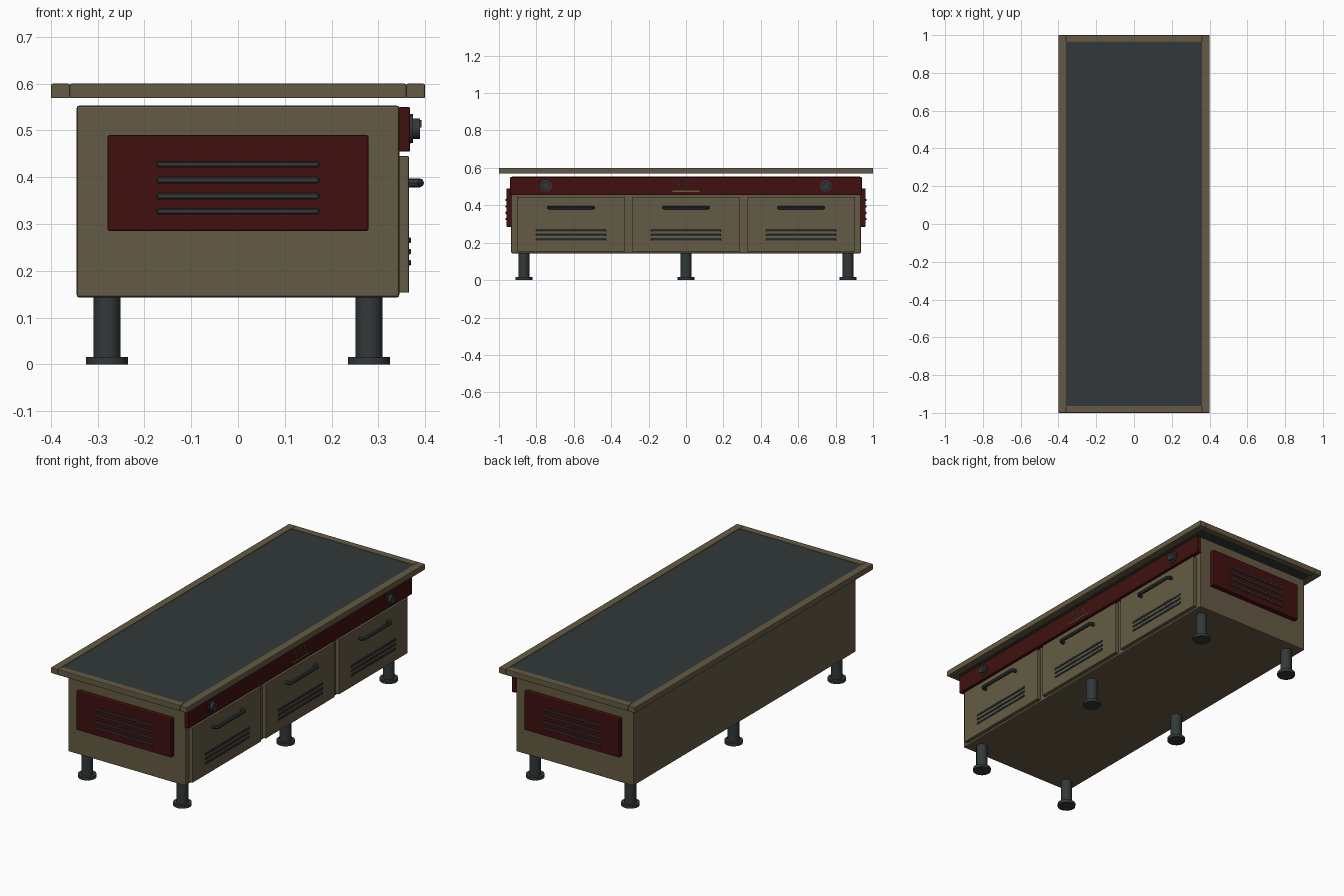
import bpy, bmesh, math
from mathutils import Matrix, Vector

if "Cube" in bpy.data.objects:
    bpy.data.objects.remove(bpy.data.objects["Cube"])


def material(name, rgb):
    m = bpy.data.materials.new(name)
    m.diffuse_color = (*rgb, 1)
    m.use_nodes = True
    m.node_tree.nodes["Principled BSDF"].inputs["Base Color"].default_value = m.diffuse_color
    return m


TAN = material("tan_paint", (0.13, 0.105, 0.058))
DARK = material("dark_metal", (0.032, 0.039, 0.041))
RED = material("red_paint", (0.052, 0.005, 0.005))


def finish(name, bm, mat, bevel=0, segments=2):
    if bevel:
        bmesh.ops.bevel(bm, geom=bm.edges[:], offset=bevel, segments=segments,
                        profile=0.5, affect='EDGES', clamp_overlap=True)
    bmesh.ops.recalc_face_normals(bm, faces=bm.faces[:])
    me = bpy.data.meshes.new(name)
    bm.to_mesh(me)
    bm.free()
    me.materials.append(mat)
    ob = bpy.data.objects.new(name, me)
    bpy.context.collection.objects.link(ob)
    return ob


def smooth(ob):
    bpy.ops.object.select_all(action='DESELECT')
    ob.select_set(True)
    bpy.context.view_layer.objects.active = ob
    bpy.ops.object.shade_smooth_by_angle(angle=math.radians(35))


def box(name, x, y, z, mat, bevel=0.003, segments=2):
    """Box from (min, max) pairs."""
    bm = bmesh.new()
    size = [b - a for a, b in (x, y, z)]
    mid = [(a + b) / 2 for a, b in (x, y, z)]
    bmesh.ops.create_cube(bm, size=1, matrix=Matrix.Translation(mid) @ Matrix.Diagonal((*size, 1)))
    return finish(name, bm, mat, bevel, segments)


def cylinders(name, parts, axis, mat, sides=16):
    """Stack of (centre, radius, length) cylinders along axis Z or X."""
    bm = bmesh.new()
    rot = Matrix.Rotation(math.pi / 2, 4, 'Y') if axis == 'X' else Matrix()
    for c, r, length in parts:
        bmesh.ops.create_cone(bm, cap_ends=True, segments=sides, radius1=r, radius2=r,
                              depth=length, matrix=Matrix.Translation(c) @ rot)
    ob = finish(name, bm, mat)
    smooth(ob)


def tube(name, points, radius, mat):
    """Round bar along a polyline."""
    cu = bpy.data.curves.new(name, 'CURVE')
    cu.dimensions = '3D'
    cu.bevel_depth = radius
    cu.bevel_resolution = 2
    cu.use_fill_caps = True
    sp = cu.splines.new('POLY')
    sp.points.add(len(points) - 1)
    for p, co in zip(sp.points, points):
        p.co = (*co, 1)
    cu.materials.append(mat)
    ob = bpy.data.objects.new(name, cu)
    bpy.context.collection.objects.link(ob)
    bpy.ops.object.select_all(action='DESELECT')
    ob.select_set(True)
    bpy.context.view_layer.objects.active = ob
    bpy.ops.object.convert(target='MESH')
    smooth(bpy.context.object)


# Cabinet body and control strip
box("cabinet_body", (-0.345, 0.345), (-0.935, 0.935), (0.143, 0.553), TAN, 0.005)
box("control_strip", (0.343, 0.368), (-0.94, 0.94), (0.455, 0.55), RED)

# Countertop: side rails, end rails, dark inset plate
for s, side in ((-1, "left"), (1, "right")):
    box(f"top_rail_{side}", sorted((s * 0.36, s * 0.4)), (-1, 1), (0.569, 0.6), TAN)
for s, side in ((-1, "front"), (1, "back")):
    box(f"top_rail_{side}", (-0.36, 0.36), sorted((s * 0.963, s)), (0.569, 0.6), TAN)
box("cooking_plate", (-0.36, 0.36), (-0.964, 0.964), (0.573, 0.597), DARK, 0)

# Three doors with handles and vent slats
for i, y in enumerate((-0.615, 0, 0.615), 1):
    box(f"door_{i}", (0.343, 0.366), (y - 0.289, y + 0.289), (0.153, 0.445), TAN)
    tube(f"door_handle_{i}", [(0.36, y - 0.118, 0.388), (0.382, y - 0.118, 0.388),
                              (0.389, y - 0.111, 0.388), (0.389, y + 0.111, 0.388),
                              (0.382, y + 0.118, 0.388), (0.36, y + 0.118, 0.388)], 0.0095, DARK)
    for j, z in enumerate((0.217, 0.241, 0.265), 1):
        box(f"door_{i}_slat_{j}", (0.36, 0.370), (y - 0.187, y + 0.187),
            (z - 0.006, z + 0.006), DARK, 0.002, 1)

# Red end panels with four slats, both ends
for s, side in ((-1, "front"), (1, "back")):
    box(f"{side}_end_panel", (-0.279, 0.279), sorted((s * 0.93, s * 0.961)), (0.285, 0.49), RED, 0.004)
    for j, z in enumerate((0.327, 0.36, 0.394, 0.428), 1):
        box(f"{side}_end_slat_{j}", (-0.173, 0.173), sorted((s * 0.955, s * 0.965)),
            (z - 0.006, z + 0.006), DARK, 0.002, 1)

# Control knobs with pointer
for i, y in enumerate((-0.748, 0.748), 1):
    z = 0.504
    cylinders(f"knob_{i}", [((0.370, y, z), 0.031, 0.008), ((0.381, y, z), 0.022, 0.016)], 'X', DARK)
    box(f"knob_pointer_{i}", (0.386, 0.392), (y - 0.003, y + 0.003), (z + 0.002, z + 0.018), DARK, 0)

# Steam marks and base line on the strip
box("heat_mark_base", (0.366, 0.370), (-0.072, 0.072), (0.472, 0.478), TAN, 0)
for i, y in enumerate((-0.04, 0, 0.04), 1):
    pts = [(0.368, y + 0.008 * math.sin(2 * math.pi * k / 12), 0.488 + 0.042 * k / 12)
           for k in range(13)]
    tube(f"steam_mark_{i}", pts, 0.003, TAN)

# Six legs with round feet
for s, side in ((-1, "left"), (1, "right")):
    for y, place in ((-0.867, "front"), (0, "middle"), (0.867, "back")):
        x = s * 0.28
        cylinders(f"{place}_{side}_leg", [((x, y, 0.08), 0.029, 0.135),
                                          ((x, y, 0.008), 0.045, 0.016)], 'Z', DARK)
